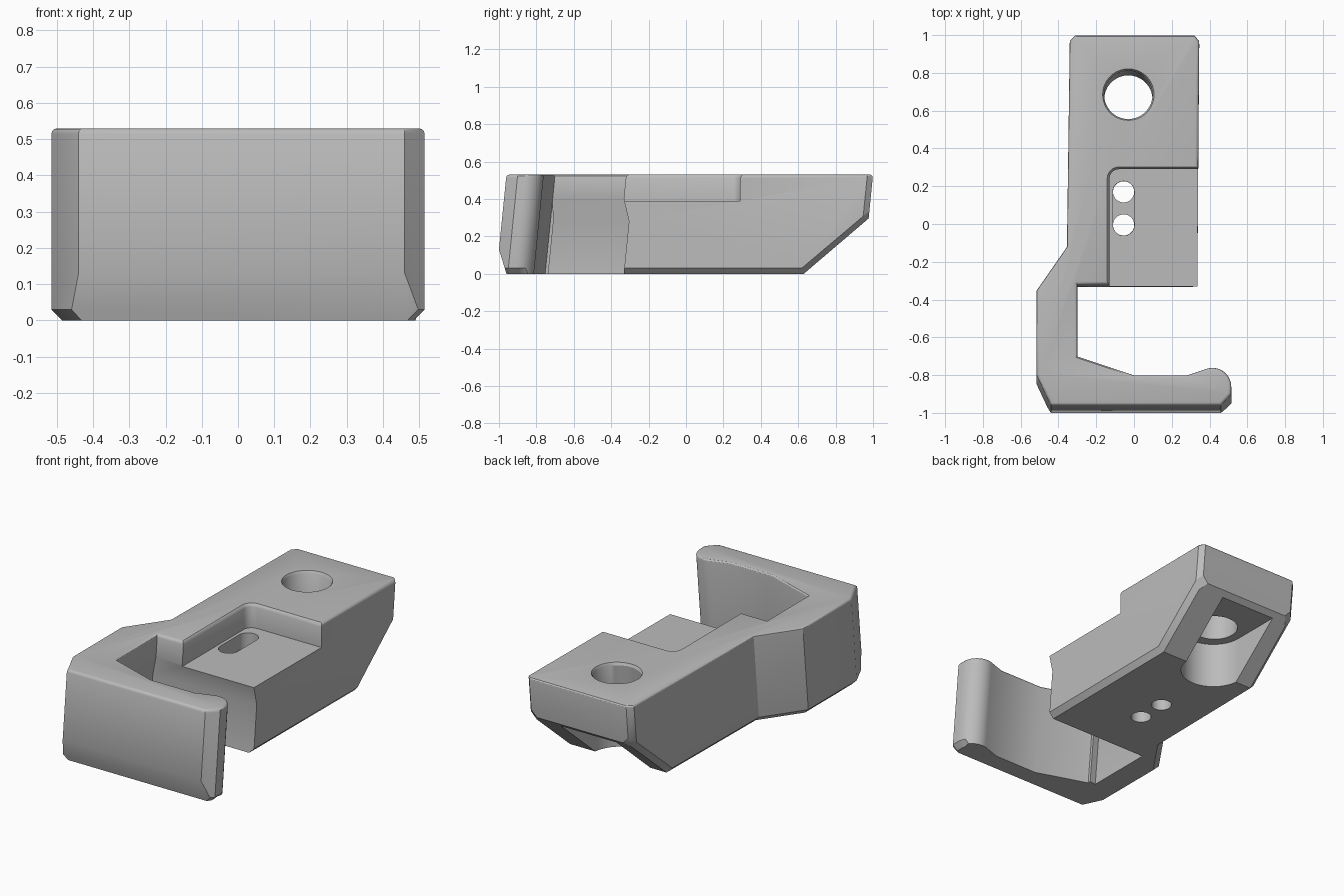
import bpy, bmesh, math
from mathutils import Vector

cube = bpy.data.objects.get("Cube")
if cube:
    bpy.data.objects.remove(cube, do_unlink=True)

TOP = 0.53
LEAN = 0.1


def lean(p):
    # The whole part leans forward towards its base
    return Vector((p[0], p[1] + LEAN * (p[2] - TOP), p[2]))


def arc(cx, cy, r, start, end, n):
    angles = [math.radians(start + (end - start) * i / n) for i in range(n + 1)]
    return [(cx + r * math.cos(a), cy + r * math.sin(a)) for a in angles]


def loft(levels, leaning=True):
    # Closed solid through matching outlines at rising heights
    bm = bmesh.new()
    rings = []
    for z, pts in levels:
        rings.append([bm.verts.new(lean((x, y, z)) if leaning else (x, y, z)) for x, y in pts])
    for low, high in zip(rings, rings[1:]):
        n = len(low)
        for i in range(n):
            j = (i + 1) % n
            bm.faces.new((low[i], low[j], high[j], high[i]))
    bm.faces.new(rings[0][::-1])
    bm.faces.new(rings[-1])
    bmesh.ops.recalc_face_normals(bm, faces=bm.faces)
    return bm


def make_object(name, bm):
    mesh = bpy.data.meshes.new(name)
    bm.to_mesh(mesh)
    bm.free()
    obj = bpy.data.objects.new(name, mesh)
    bpy.context.collection.objects.link(obj)
    return obj


def trim(bm, point, normal):
    # Slice off everything beyond a plane and close the cut
    geom = bm.verts[:] + bm.edges[:] + bm.faces[:]
    cut = bmesh.ops.bisect_plane(bm, geom=geom, plane_co=point, plane_no=normal, clear_outer=True)
    edges = [e for e in cut["geom_cut"] if isinstance(e, bmesh.types.BMEdge)]
    bmesh.ops.contextual_create(bm, geom=edges)
    bmesh.ops.recalc_face_normals(bm, faces=bm.faces)


# Hook and mounting block outline
outline = [(-.44, -.96), (.46, -.96), (.515, -.90)]
outline += arc(.415, -.86, .1, 0, 105, 10)
outline += [(.28, -.8), (0, -.8), (-.3, -.7), (-.3, -.32), (.335, -.32),
            (.345, .97), (.32, 1), (-.31, 1), (-.34, .97),
            (-.355, -.12), (-.515, -.35), (-.515, -.8)]
bm = loft([(0, outline), (TOP, outline)])

# Sloping underside at the back and chamfer along the front foot
trim(bm, (0, .63, 0), (0, .29, -.34))
trim(bm, (0, -1, .13), (0, -.13, -.04))


def is_foot_edge(e):
    if len(e.link_faces) != 2:
        return False
    a, b = sorted((f.normal for f in e.link_faces), key=lambda n: n.z)
    mid = (e.verts[0].co + e.verts[1].co) / 2
    in_gap = mid.y < -.3 and -.4 < mid.x < .5
    return a.z < -.5 and abs(b.z) < .2 and abs(b.y) < .9 and not in_gap


bmesh.ops.bevel(bm, geom=[e for e in bm.edges if is_foot_edge(e)], offset=.03,
                offset_type='OFFSET', segments=1, profile=.5, affect='EDGES')
rim = [e for e in bm.edges if all(v.co.z > TOP - .001 for v in e.verts)]
bmesh.ops.bevel(bm, geom=rim, offset=.016, offset_type='OFFSET', segments=3,
                profile=.5, affect='EDGES')
bmesh.ops.recalc_face_normals(bm, faces=bm.faces)
bracket = make_object("hook_bracket", bm)


# Outlines of the cuts, each growing by d
def recess(d):
    corner = arc(-.08, .24, .05 + d, 90, 180, 6)
    return corner + [(-.13 - d, -.5), (.6, -.5), (.6, .29 + d)]


def undercut(d):
    return [(-.3 - d, -.7 + d / 3), (.6, -.6), (.6, -.32 + d), (-.3 - d, -.32 + d)]


def circle(x, y, r):
    return arc(x, y, r, 0, 350, 35)


SLOT_X, SLOT_R = -.055, .057
slot = arc(SLOT_X, .17, SLOT_R, 0, 180, 14) + arc(SLOT_X, -.005, SLOT_R, 180, 360, 14)
pocket = arc(-.03, .65, .18, 180, 360, 24) + [(.15, 1.2), (-.21, 1.2)]

cutters = [
    make_object("recess_cutter", loft([(.39, recess(0)), (.512, recess(0)),
                                       (.523, recess(.005)), (.54, recess(.022)),
                                       (.7, recess(.022))], False)),
    make_object("undercut_cutter", loft([(-.1, undercut(.04)), (.28, undercut(.04)),
                                         (.43, undercut(-.01))])),
    make_object("pocket_cutter", loft([(-.1, pocket), (.27, pocket)], False)),
    make_object("bolt_hole_cutter", loft([(.1, circle(-.03, .685, .128)),
                                          (.515, circle(-.03, .685, .128)),
                                          (.54, circle(-.03, .685, .142)),
                                          (.7, circle(-.03, .685, .142))])),
    make_object("slot_cutter", loft([(.3, slot), (.6, slot)], False)),
]
for y in (.17, -.005):
    cutters.append(make_object("tie_hole_cutter", loft([(-.1, circle(SLOT_X, y, SLOT_R - .001)),
                                                        (.35, circle(SLOT_X, y, SLOT_R - .001))], False)))

# Apply each cut and discard its cutter
bpy.ops.object.select_all(action='DESELECT')
bpy.context.view_layer.objects.active = bracket
bracket.select_set(True)
for cutter in cutters:
    cutter.hide_render = True
    mod = bracket.modifiers.new("cut", 'BOOLEAN')
    mod.operation = 'DIFFERENCE'
    mod.solver = 'EXACT'
    mod.object = cutter
    bpy.ops.object.modifier_apply(modifier=mod.name)
    bpy.data.objects.remove(cutter, do_unlink=True)

# Plain grey plastic
grey = bpy.data.materials.new("grey_plastic")
grey.use_nodes = True
colour = (.5, .5, .5, 1)
grey.diffuse_color = colour
grey.node_tree.nodes["Principled BSDF"].inputs["Base Color"].default_value = colour
bracket.data.materials.clear()
bracket.data.materials.append(grey)

bpy.ops.object.shade_smooth_by_angle(angle=math.radians(30))
